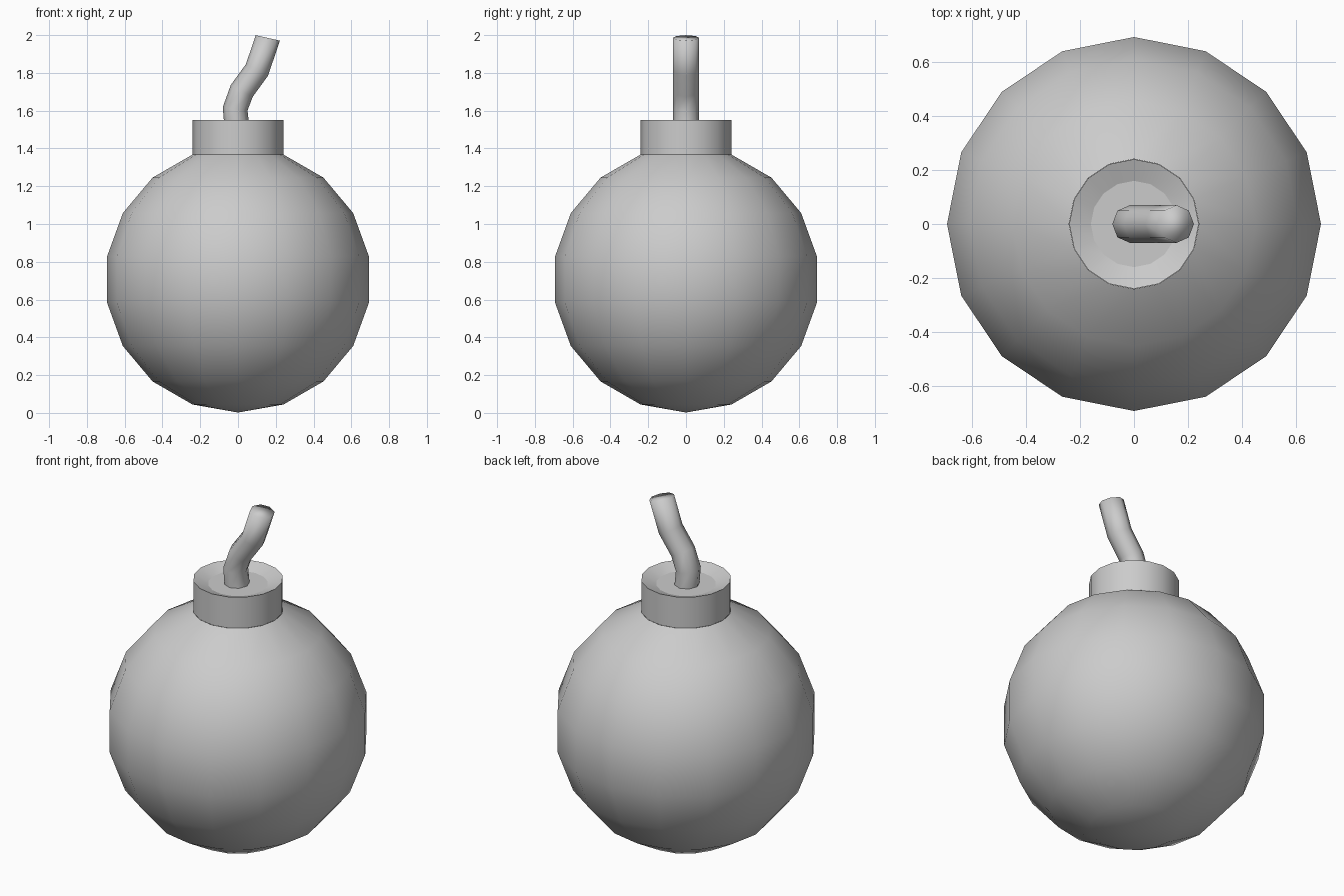
import bpy, bmesh
from math import sin, cos, pi, radians
from mathutils import Vector

cube = bpy.data.objects.get("Cube")
if cube:
    bpy.data.objects.remove(cube)

# Single flat grey
grey = bpy.data.materials.new("plain_grey")
grey.use_nodes = True
colour = (0.6, 0.6, 0.6, 1)
grey.diffuse_color = colour
grey.node_tree.nodes["Principled BSDF"].inputs["Base Color"].default_value = colour


def loft(name, rings, start_cap=False, end_cap=False, angle=50):
    """Skin a list of rings of points; a one-point ring is a pole."""
    bm = bmesh.new()
    loops = [[bm.verts.new(p) for p in ring] for ring in rings]
    for a, b in zip(loops, loops[1:]):
        n = max(len(a), len(b))
        for i in range(n):
            j = (i + 1) % n
            if len(a) == 1:
                bm.faces.new((a[0], b[j], b[i]))
            elif len(b) == 1:
                bm.faces.new((a[i], a[j], b[0]))
            else:
                bm.faces.new((a[i], a[j], b[j], b[i]))
    if start_cap:
        bm.faces.new(loops[0][::-1])
    if end_cap:
        bm.faces.new(loops[-1])
    mesh = bpy.data.meshes.new(name)
    bm.to_mesh(mesh)
    bm.free()
    mesh.materials.append(grey)
    obj = bpy.data.objects.new(name, mesh)
    bpy.context.collection.objects.link(obj)
    bpy.ops.object.select_all(action="DESELECT")
    obj.select_set(True)
    bpy.context.view_layer.objects.active = obj
    bpy.ops.object.shade_smooth_by_angle(angle=radians(angle))
    return obj


def circle(r, z, n=16):
    if r == 0:
        return [Vector((0, 0, z))]
    return [Vector((r * cos(2 * pi * i / n), r * sin(2 * pi * i / n), z)) for i in range(n)]


# Round body: nine bands from the bottom pole up to the collar opening
R, CENTRE = 0.704, 0.706
body = [circle(R * sin(k * pi / 9) if k else 0, CENTRE - R * cos(k * pi / 9)) for k in range(9)]
loft("round_body", body)

# Collar with a shallow dished rim
TOP = 1.55
loft("collar", [circle(0.24, CENTRE + R * cos(pi / 9)), circle(0.24, TOP)])
loft("collar_rim", [circle(0.24, TOP), circle(0.16, TOP - 0.03)])
loft("collar_floor", [circle(0.16, TOP - 0.03), circle(0, TOP - 0.03)])

# Bent fuse: eight-sided tube swept along a path in the xz plane
path = [Vector(p) for p in ((-0.005, 0, 1.5), (-0.015, 0, 1.61), (0.02, 0, 1.705),
                            (0.1, 0, 1.815), (0.158, 0, 1.985))]
rings = []
for i, p in enumerate(path):
    before = (p - path[i - 1]).normalized() if i else Vector((0, 0, 1))
    after = (path[i + 1] - p).normalized() if i + 1 < len(path) else before
    along = (before + after).normalized()
    side = Vector((along.z, 0, -along.x))
    if i + 1 == len(path):
        side = Vector((0.97, 0, -0.22))
    r = 0.066
    rings.append([p + side * r * cos(k * pi / 4) + Vector((0, 0.07 * sin(k * pi / 4), 0)) for k in range(8)])
loft("fuse", rings, end_cap=True, angle=100)
